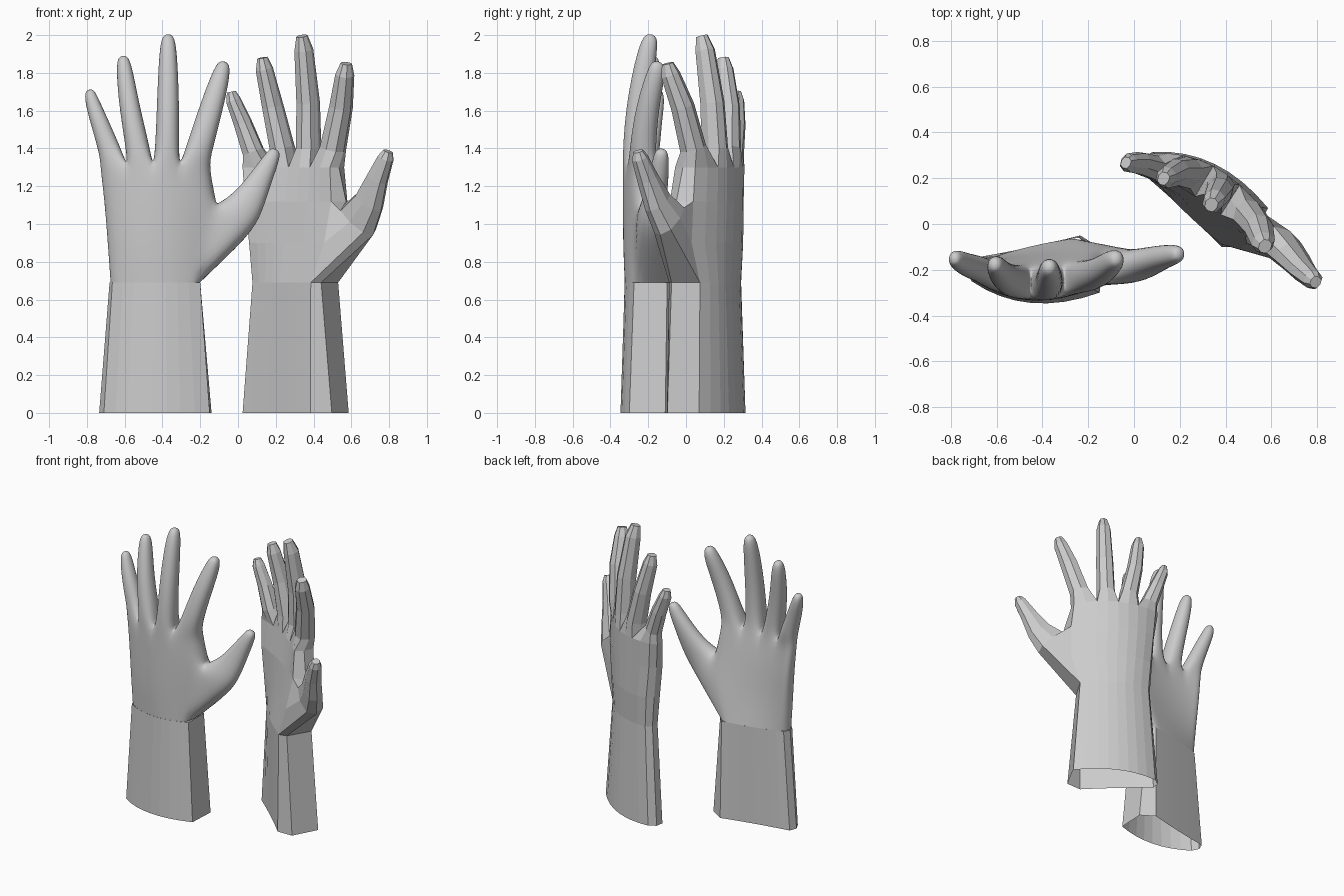
import bpy, bmesh, math
from mathutils import Vector

if "Cube" in bpy.data.objects:
    bpy.data.objects.remove(bpy.data.objects["Cube"])

# Cross-sections: z, back edge (3 points), palm edge (3 points), outer side point, thumb side point.
# Each point is (x, v) with v growing towards the back of the hand.
SECTIONS = [
    (0.00, [(-.71, .25), (-.45, .345), (-.15, .30)], [(-.715, .15), (-.47, .105), (-.235, .05)], (-.735, .20), (-.14, .11)),
    (0.69, [(-.665, .25), (-.44, .325), (-.20, .275)], [(-.66, .16), (-.46, .10), (-.24, .06)], (-.68, .205), (-.20, .10)),
    (0.90, [(-.68, .25), (-.44, .335), (-.14, .26)], [(-.675, .15), (-.45, .13), (-.17, .08)], (-.695, .20), (-.12, .17)),
    (1.12, [(-.70, .24), (-.45, .335), (-.14, .27)], [(-.695, .14), (-.45, .15), (-.15, .12)], (-.71, .19), (-.10, .19)),
    (1.30, [(-.715, .24), (-.45, .335), (-.16, .27)], [(-.715, .15), (-.45, .18), (-.17, .14)], (-.735, .195), (-.15, .20)),
]

# Finger centre lines: x, v, z, half width, half thickness
FINGERS = [
    [(-.675, .195, 1.38, .058, .055), (-.73, .18, 1.53, .047, .05), (-.775, .155, 1.655, .037, .042), (-.785, .15, 1.70, .022, .026)],
    [(-.53, .25, 1.40, .062, .07), (-.575, .228, 1.62, .053, .06), (-.602, .185, 1.82, .043, .048), (-.608, .175, 1.88, .025, .03)],
    [(-.375, .262, 1.40, .062, .072), (-.37, .25, 1.64, .058, .065), (-.37, .205, 1.92, .047, .052), (-.37, .185, 1.995, .028, .032)],
    [(-.205, .23, 1.40, .068, .068), (-.14, .205, 1.62, .061, .06), (-.09, .16, 1.79, .048, .05), (-.075, .15, 1.85, .028, .032)],
]
THUMB = [(-.025, .19, 1.02, .12, .075), (.055, .167, 1.115, .088, .062), (.12, .145, 1.24, .06, .052),
         (.18, .132, 1.35, .042, .042), (.195, .13, 1.385, .025, .027)]
OCTAGON = [(-.75, .75), (0, 1), (.75, .75), (1, 0), (.75, -.75), (0, -1), (-.75, -.75), (-1, 0)]
COS, SIN = math.cos(math.radians(31)), math.sin(math.radians(31))


def left_place(x, v, z):
    return (x, -v, z)


def right_place(x, v, z):
    return (x * COS + v * SIN + .56, -x * SIN + v * COS - .265, z)


def curve3(p, t):
    w = ((1 - t) * (1 - 2 * t), 4 * t * (1 - t), t * (2 * t - 1))
    return [sum(w[k] * p[k][i] for k in range(3)) for i in range(2)]


def add_section(bm, place, section):
    """Twenty points: back 0-8, thumb side 9, palm 10-18, outer side 19."""
    z, back, palm, outer, inner = section
    pts = [curve3(back, i / 8) for i in range(9)] + [inner]
    pts += [curve3(palm, i / 8) for i in range(8, -1, -1)] + [outer]
    return [bm.verts.new(place(x, v, z)) for x, v in pts]


def bridge(bm, a, b, skip=()):
    n = len(a)
    for i in range(n):
        if i not in skip:
            bm.faces.new((a[i], a[(i + 1) % n], b[(i + 1) % n], b[i]))


def add_digit(bm, place, base, path, grow):
    """Extrude an eight-point base loop along a centre line and cap it."""
    loop = base
    for i, (x, v, z, w, t) in enumerate(path):
        p, q = path[max(i - 1, 0)], path[min(i + 1, len(path) - 1)]
        axis = Vector((q[0] - p[0], q[1] - p[1], q[2] - p[2])).normalized()
        side = Vector((axis.z, 0, -axis.x)).normalized()
        up = axis.cross(side)
        if up.y < 0:
            up = -up
        centre = Vector((x, v, z))
        if i == len(path) - 1:
            centre += axis * (grow - 1) * .15
        ring = [bm.verts.new(place(*(centre + side * a * w * grow + up * b * t * grow))) for a, b in OCTAGON]
        bridge(bm, loop, ring)
        loop = ring
    bm.faces.new(loop)


def finish(bm, name, smooth):
    bmesh.ops.delete(bm, geom=[v for v in bm.verts if not v.link_faces], context='VERTS')
    bmesh.ops.recalc_face_normals(bm, faces=bm.faces[:])
    mesh = bpy.data.meshes.new(name)
    for f in bm.faces:
        f.smooth = smooth
    bm.to_mesh(mesh)
    bm.free()
    obj = bpy.data.objects.new(name, mesh)
    bpy.context.collection.objects.link(obj)
    if smooth:
        sub = obj.modifiers.new("Subdivision", 'SUBSURF')
        sub.levels = sub.render_levels = 2
    return obj


def build(side, place, smooth):
    # Cuff, open at the bottom
    bm = bmesh.new()
    low, high = [add_section(bm, place, s) for s in SECTIONS[:2]]
    bridge(bm, low, high)
    finish(bm, side + "_cuff", False)

    # Palm, leaving a hole for the thumb
    bm = bmesh.new()
    grow = 1.1 if smooth else 1.0
    rings = [add_section(bm, place, s) for s in SECTIONS[1:]]
    for i in range(3):
        bridge(bm, rings[i], rings[i + 1], skip=(8, 9) if i < 2 else ())

    # Thumb
    r0, r1, r2, top = rings
    add_digit(bm, place, [r2[8], r1[8], r0[8], r0[9], r0[10], r1[10], r2[10], r2[9]], THUMB, grow)

    # Fingers share the web points between them
    webs = [top[19]]
    for i in (2, 4, 6):
        webs.append(bm.verts.new((top[i].co + top[18 - i].co) / 2))
    webs.append(top[9])
    for f, path in enumerate(FINGERS):
        k = 2 * f
        base = [top[k], top[k + 1], top[k + 2], webs[f + 1], top[16 - k], top[17 - k], top[18 - k], webs[f]]
        add_digit(bm, place, base, path, grow)
    finish(bm, side + "_hand", smooth)


build("left", left_place, True)
build("right", right_place, False)
